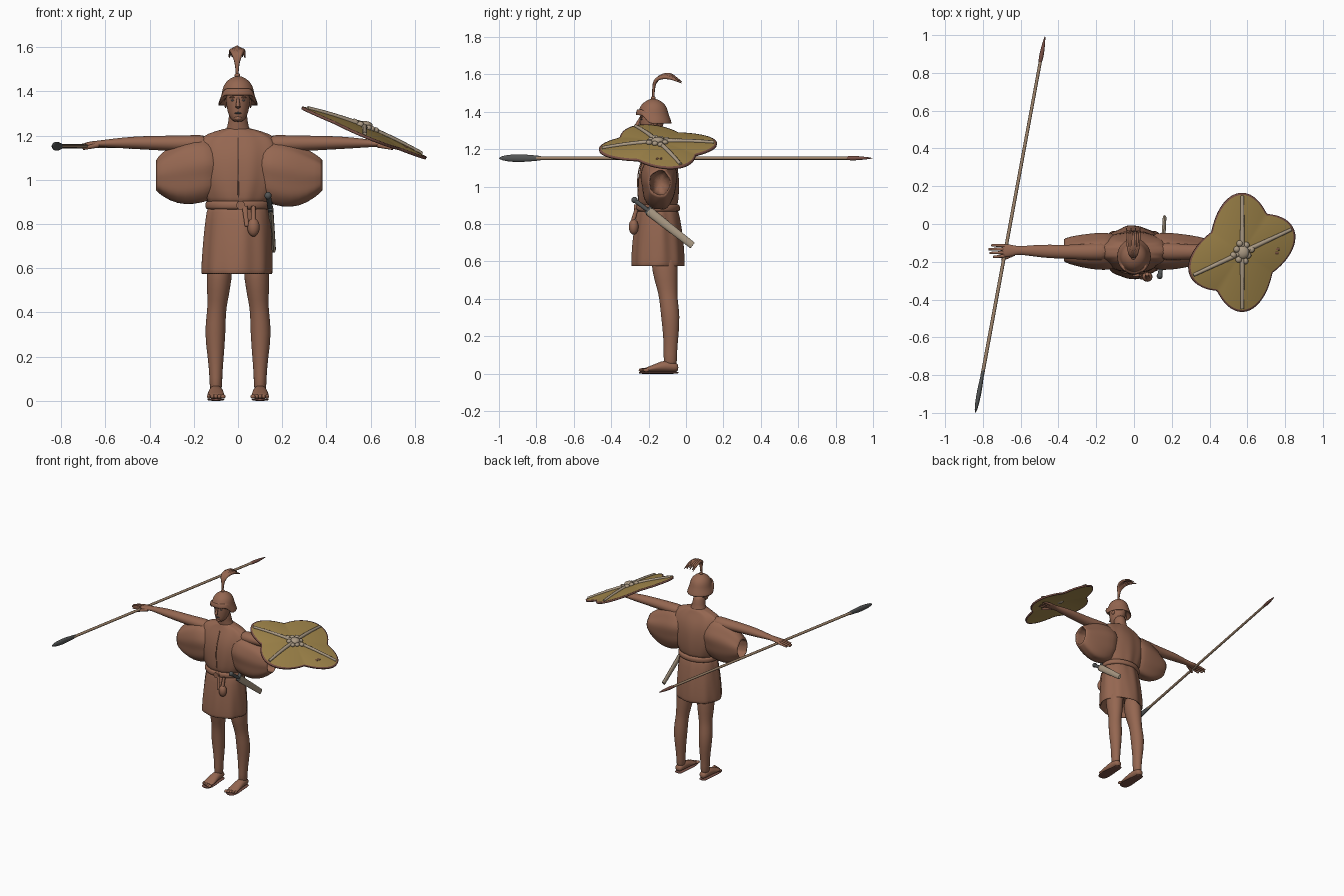
import bpy, bmesh
from math import sin, cos, pi, sqrt, radians
from mathutils import Vector, Matrix

cube = bpy.data.objects.get("Cube")
if cube:
    bpy.data.objects.remove(cube, do_unlink=True)


def material(name, r, g, b):
    m = bpy.data.materials.new(name)
    m.use_nodes = True
    m.diffuse_color = (r, g, b, 1)
    m.node_tree.nodes["Principled BSDF"].inputs["Base Color"].default_value = (r, g, b, 1)
    return m


BROWN = material("warm brown", .30, .135, .082)
RIM = material("dark red brown", .19, .08, .06)
HIDE = material("ochre hide", .36, .24, .07)
BONE = material("pale bone", .40, .32, .23)
WOOD = material("tan wood", .35, .235, .15)
IRON = material("dark iron", .085, .09, .09)


def finish(name, bm, mats, subsurf=0):
    """Turn a bmesh into a smooth shaded object."""
    bmesh.ops.recalc_face_normals(bm, faces=bm.faces)
    mesh = bpy.data.meshes.new(name)
    bm.to_mesh(mesh)
    bm.free()
    ob = bpy.data.objects.new(name, mesh)
    bpy.context.collection.objects.link(ob)
    for m in mats:
        mesh.materials.append(m)
    if subsurf:
        mesh.polygons.foreach_set("use_smooth", [True] * len(mesh.polygons))
        ob.modifiers.new("smooth", "SUBSURF").levels = subsurf
        ob.modifiers["smooth"].render_levels = subsurf
    else:
        bpy.ops.object.select_all(action="DESELECT")
        ob.select_set(True)
        bpy.context.view_layer.objects.active = ob
        bpy.ops.object.shade_smooth_by_angle(angle=radians(40))
    return ob


def loft(name, axis, sections, mat=BROWN, n=16, fold=0, waves=7, side=1, deform=None, subsurf=1):
    """Skin elliptic rings (x, y, z, radius, radius) that face along one axis."""
    bm = bmesh.new()
    rings = []
    for k, (x, y, z, a, b) in enumerate(sections):
        ring = []
        for i in range(n):
            t = 2 * pi * i / n
            f = 1 + fold * (sin(waves * t + k * .25) + .6 * sin((waves + 4) * t - k * .4))
            u, v = a * f * cos(t), b * f * sin(t)
            co = {"x": (x, y + u, z + v), "y": (x + u, y, z + v), "z": (x + u, y + v, z)}[axis]
            co = Vector((co[0] * side, co[1], co[2]))
            ring.append(bm.verts.new(deform(co) if deform else co))
        rings.append(ring)
    for low, high in zip(rings, rings[1:]):
        for i in range(n):
            j = (i + 1) % n
            bm.faces.new((low[i], low[j], high[j], high[i]))
    bm.faces.new(rings[0])
    bm.faces.new(rings[-1])
    return finish(name, bm, [mat], subsurf)


def rod(name, start, end, r0, r1, mat=BROWN, flat=(1, 1), n=12):
    """Tapered round or flattened bar between two points."""
    p, q = Vector(start), Vector(end)
    d = (q - p).normalized()
    ref = Vector((0, 1, 0)) if abs(d.x) > .8 else Vector((1, 0, 0))
    u = (ref - d * ref.dot(d)).normalized()
    frame = Matrix((u * flat[0], d.cross(u) * flat[1], d)).transposed().to_4x4()
    bm = bmesh.new()
    bmesh.ops.create_cone(bm, cap_ends=True, segments=n, radius1=r0, radius2=r1,
                          depth=(q - p).length, matrix=Matrix.Translation((p + q) / 2) @ frame)
    return finish(name, bm, [mat])


def ball(name, centre, size, mat=BROWN):
    bm = bmesh.new()
    bmesh.ops.create_uvsphere(bm, u_segments=16, v_segments=10, radius=1,
                              matrix=Matrix.Translation(centre) @ Matrix.Diagonal((*size, 1)))
    return finish(name, bm, [mat])


def strands(name, paths, mat):
    """Round tapered strands; each path point is (x, y, z, radius)."""
    cu = bpy.data.curves.new(name, "CURVE")
    cu.dimensions = "3D"
    cu.bevel_depth, cu.bevel_resolution, cu.use_fill_caps = 1, 2, True
    for path in paths:
        sp = cu.splines.new("NURBS")
        sp.points.add(len(path) - 1)
        for pt, (x, y, z, r) in zip(sp.points, path):
            pt.co, pt.radius = (x, y, z, 1), r
        sp.use_endpoint_u, sp.order_u, sp.resolution_u = True, 3, 6
    cu.materials.append(mat)
    ob = bpy.data.objects.new(name, cu)
    bpy.context.collection.objects.link(ob)


# Limbs and sleeves, one set per side
for s, tag in ((-1, "right"), (1, "left")):
    loft(tag + "_leg", "z", [
        (.078, -.12, .68, .062, .075), (.086, -.113, .54, .058, .07), (.092, -.1, .45, .046, .054),
        (.098, -.094, .4, .043, .049), (.104, -.083, .31, .049, .052), (.101, -.08, .2, .037, .041),
        (.1, -.085, .1, .028, .035), (.1, -.083, .03, .03, .038)], side=s)
    loft(tag + "_foot", "y", [
        (.1, -.04, .032, .02, .018), (.1, -.06, .036, .029, .027), (.1, -.11, .042, .033, .033),
        (.1, -.16, .032, .037, .023), (.1, -.2, .023, .041, .014), (.1, -.225, .02, .039, .01)], side=s)
    for i in range(5):
        ball(tag + "_toe", (s * (.068 + .016 * i), -.236 + .006 * i, .019),
             (.012 - .001 * i, .017, .01))
    loft(tag + "_sole", "y", [
        (.1, -.038, .005, .022, .005), (.1, -.06, .005, .032, .006), (.1, -.13, .005, .034, .006),
        (.1, -.2, .005, .043, .006), (.1, -.24, .005, .036, .006), (.1, -.252, .005, .018, .005)],
        RIM, side=s)
    loft(tag + "_arm", "x", [
        (.12, -.145, 1.163, .05, .044), (.22, -.147, 1.164, .045, .038), (.35, -.148, 1.166, .037, .034),
        (.45, -.145, 1.168, .037, .03), (.52, -.142, 1.167, .032, .025), (.6, -.14, 1.165, .022, .017),
        (.63, -.14, 1.163, .025, .015), (.67, -.14, 1.16, .036, .014), (.7, -.142, 1.157, .034, .01)], side=s)
    for i, reach in enumerate((.755, .77, .765, .745)):
        y = -.115 - .018 * i
        rod(tag + "_finger", (s * .685, y, 1.157), (s * reach, y * 1.15 + .02, 1.147), .0095, .006)
    rod(tag + "_thumb", (s * .635, -.157, 1.157), (s * .7, -.19, 1.142), .012, .007)
    drop = .012 if s > 0 else 0
    loft(tag + "_sleeve", "x", [
        (.07, -.145, 1.05, .09, .13), (.16, -.145, 1.045 - drop, .1, .155), (.24, -.145, 1.035 - drop, .092, .155),
        (.31, -.142, 1.025 - drop, .08, .125), (.37 + drop, -.14, 1.02, .064, .075),
        (.375 + drop, -.14, 1.02, .052, .06), (.33, -.14, 1.02, .05, .07), (.26, -.14, 1.02, .03, .05)],
        fold=.035, waves=5, n=32, side=s)

# Tunic, belt and skirt
loft("tunic_body", "z", [
    (0, -.15, .87, .132, .1), (0, -.15, .92, .15, .106), (0, -.148, .98, .185, .11),
    (0, -.147, 1.06, .2, .108), (0, -.145, 1.13, .2, .095), (0, -.145, 1.18, .185, .072),
    (0, -.145, 1.21, .14, .057), (0, -.145, 1.232, .06, .05), (0, -.147, 1.235, .04, .04)],
    fold=.02, waves=9, n=48)
loft("tunic_skirt", "z", [
    (0, -.15, .9, .13, .1), (0, -.15, .86, .14, .11), (0, -.15, .78, .15, .126), (-.003, -.15, .68, .157, .138),
    (-.005, -.15, .58, .161, .143), (-.005, -.15, .572, .158, .14), (-.005, -.15, .58, .15, .13),
    (0, -.15, .66, .13, .11)], fold=.022, waves=8, n=48)
loft("belt", "z", [(0, -.15, z, .138 + w, .108 + w)
                   for z, w in ((.865, 0), (.868, .008), (.885, .012), (.902, .008), (.905, 0))], n=32)
rod("belt_buckle", (.012, -.278, .885), (.012, -.255, .885), .02, .02)
rod("belt_tail", (.03, -.272, .88), (.04, -.29, .79), .012, .009, flat=(1, .4))
strands("tunic_seam", [[(.002, -.253, .92, .003), (0, -.26, 1, .003), (0, -.255, 1.1, .003),
                        (0, -.215, 1.19, .003)]], BROWN)

# Pouch on the belt
rod("pouch_strap", (.07, -.265, .88), (.07, -.285, .81), .01, .012)
ball("pouch", (.07, -.28, .785), (.028, .026, .042))

# Head
loft("neck", "z", [(0, -.14, 1.19, .08, .055), (0, -.145, 1.225, .055, .05),
                   (0, -.155, 1.26, .043, .046), (0, -.16, 1.33, .042, .046)])
loft("head", "z", [
    (0, -.208, 1.262, .018, .022), (0, -.2, 1.275, .034, .04), (0, -.188, 1.305, .048, .056),
    (0, -.18, 1.345, .055, .068), (0, -.178, 1.39, .058, .07), (0, -.178, 1.43, .04, .05)])
rod("nose", (0, -.262, 1.328), (0, -.242, 1.372), .011, .005)
ball("mouth", (0, -.243, 1.302), (.016, .006, .004), IRON)
ball("chin", (0, -.232, 1.278), (.017, .012, .01))
for s in (-1, 1):
    ball("eye", (s * .023, -.236, 1.36), (.009, .006, .005), IRON)
    ball("brow", (s * .024, -.236, 1.373), (.015, .008, .004))
    ball("ear", (s * .056, -.165, 1.345), (.007, .014, .02))


# Helmet whose brim rises over the face
def lift_front(co):
    if co.z < 1.38:
        co.z += .045 * min(1, max(0, (-.2 - co.y) / .03))
    return co


loft("helmet", "z", [
    (0, -.172, 1.379, .058, .068), (0, -.172, 1.342, .08, .085), (0, -.172, 1.333, .09, .096),
    (0, -.173, 1.345, .09, .096), (0, -.175, 1.378, .077, .086), (0, -.175, 1.395, .073, .08),
    (0, -.175, 1.425, .067, .073), (0, -.175, 1.45, .049, .053), (0, -.175, 1.466, .022, .024),
    (0, -.175, 1.47, .005, .005)], n=32, deform=lift_front)
ball("helmet_knob", (-.003, -.175, 1.473), (.013, .013, .01))

# Feather plume sweeping backwards
strands("plume", [[(-.004, -.175, 1.46, .006), (-.004, -.175, 1.52, .007),
                   (.005 * i - .004, -.165, 1.565 + .002 * abs(i), .01),
                   (.008 * i - .004, -.125, 1.596 - .003 * abs(i), .011),
                   (.01 * i - .004, -.07, 1.6 - .007 * abs(i), .009),
                   (.012 * i - .004, -.035 + .012 * (i % 2), 1.565 - .004 * abs(i), .002)]
                  for i in range(-3, 4)], BROWN)

# Four-lobed shield, drawn as the union of two crossed ovals
CX, CY = .57, -.15
OVALS = ((pi / 2, .315, .17), (radians(25), .3, .175))


def reach(t):
    return max(a * b / sqrt((b * cos(t - o)) ** 2 + (a * sin(t - o)) ** 2) for o, a, b in OVALS)


def on_shield(t, f, rise=0):
    x, y = reach(t) * f * cos(t), reach(t) * f * sin(t)
    return CX + x + rise * .4, CY + y, 1.212 - .42 * x + .05 * y + .022 * (1 - f * f) + rise


bm = bmesh.new()
N = 96
centre = bm.verts.new(on_shield(0, 0))
rings = [[bm.verts.new(on_shield(2 * pi * i / N, f)) for i in range(N)] for f in (.2, .4, .6, .8, .965, 1)]
for i in range(N):
    j = (i + 1) % N
    bm.faces.new((centre, rings[0][i], rings[0][j]))
    for k in range(len(rings) - 1):
        face = bm.faces.new((rings[k][i], rings[k + 1][i], rings[k + 1][j], rings[k][j]))
        face.material_index = int(k == len(rings) - 2)
shield = finish("shield", bm, [HIDE, RIM])
shell = shield.modifiers.new("thickness", "SOLIDIFY")
shell.thickness, shell.offset = .012, 0

# Shield ribs and central binding
AXES = [o + h for o, a, b in OVALS for h in (0, pi)]
strands("shield_ribs", [[(*on_shield(t, f, .008), .013 - .004 * f) for f in (0, .25, .5, .75, .95)]
                        for t in AXES], BONE)
ball("shield_boss", on_shield(0, 0, .01), (.036, .036, .022), BONE)
for i in range(8):
    ball("binding_knot", on_shield(i * pi / 4 + .3, .17, .01), (.017, .017, .014), BONE)


# Spear held across the right hand
def spear(y, r, flat=1):
    return -.655 + .185 * y, y, 1.152, r * flat, r


rod("spear_shaft", spear(-.8, 0)[:3], spear(.87, 0)[:3], .0095, .0085, WOOD)
loft("spear_head", "y", [spear(y, r, .6) for y, r in (
    (-1, .002), (-.985, .012), (-.94, .02), (-.88, .022), (-.82, .016), (-.76, .012))], IRON)
loft("spear_butt", "y", [spear(y, r) for y, r in (
    (.85, .009), (.88, .013), (.93, .011), (1, .002))], RIM)

# Sheathed sword on the left hip
rod("scabbard", (.148, -.2, .87), (.162, .035, .685), .024, .019, BONE, (.5, 1))
rod("sword_guard", (.146, -.214, .855), (.146, -.18, .898), .011, .011, IRON)
rod("sword_grip", (.146, -.2, .87), (.138, -.268, .922), .011, .012, IRON)
ball("sword_pommel", (.136, -.275, .928), (.016, .017, .017), IRON)
